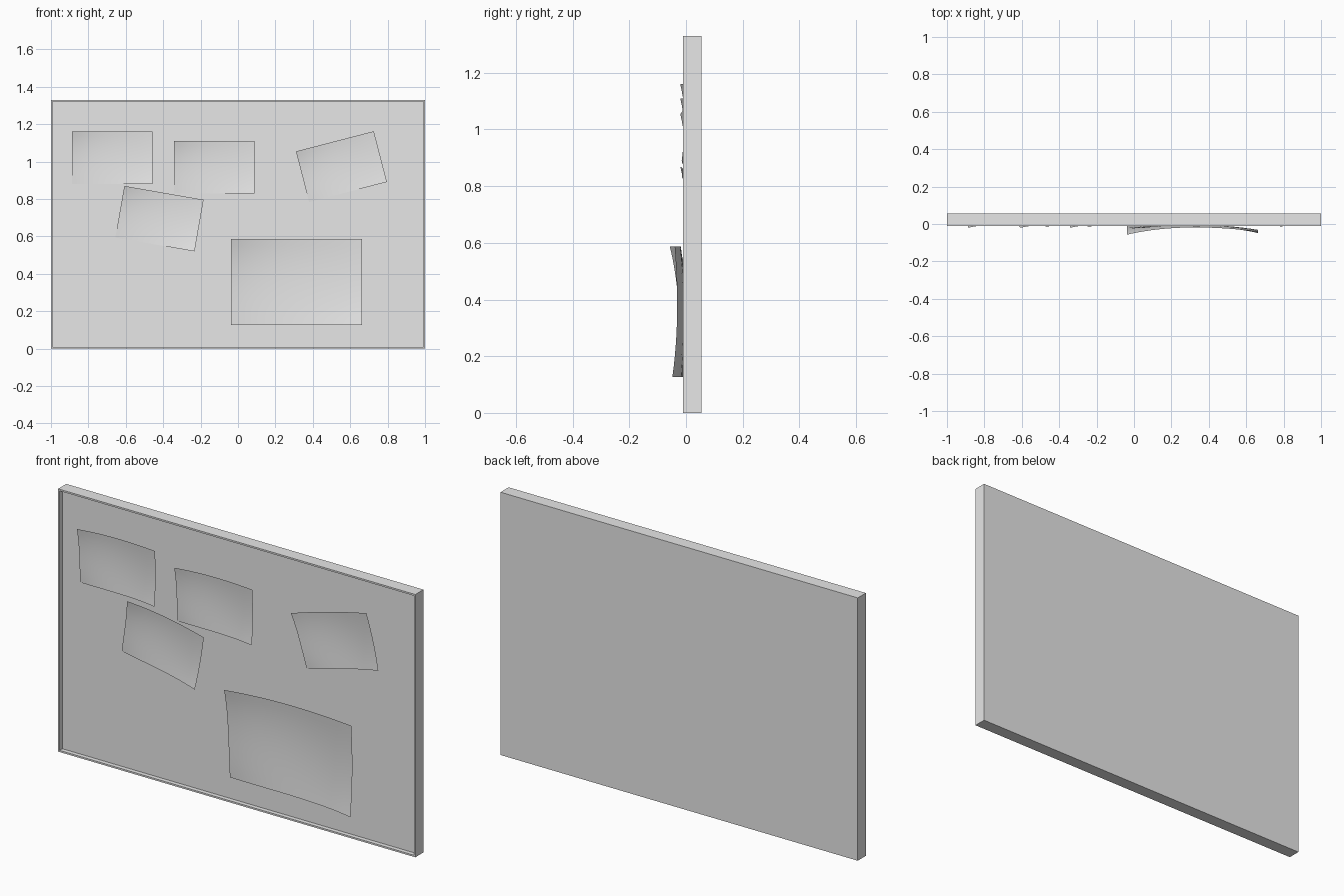
import bpy, bmesh, math
from mathutils import Matrix, Vector

cube = bpy.data.objects.get("Cube")
if cube:
    bpy.data.objects.remove(cube, do_unlink=True)

grey = bpy.data.materials.new("light grey")
grey.use_nodes = True
grey.diffuse_color = (0.8, 0.8, 0.8, 1)
grey.node_tree.nodes["Principled BSDF"].inputs["Base Color"].default_value = (0.8, 0.8, 0.8, 1)

FLOOR = 0.012          # y of the recessed panel
FRONT, BACK = -0.01, 0.055
HEIGHT, RIM = 1.33, 0.012


def add_object(name, bm):
    mesh = bpy.data.meshes.new(name)
    bm.to_mesh(mesh)
    bm.free()
    mesh.materials.append(grey)
    obj = bpy.data.objects.new(name, mesh)
    bpy.context.collection.objects.link(obj)
    return obj


# Board: a slab whose front face is inset to a thin rim and pushed back
bm = bmesh.new()
bmesh.ops.create_cube(bm, size=1)
bmesh.ops.scale(bm, vec=(2, BACK - FRONT, HEIGHT), verts=bm.verts)
bmesh.ops.translate(bm, vec=(0, (BACK + FRONT) / 2, HEIGHT / 2), verts=bm.verts)
bm.normal_update()
panel = next(f for f in bm.faces if f.normal.y < -0.9)
bmesh.ops.inset_region(bm, faces=[panel], thickness=RIM)
panel = bmesh.ops.extrude_discrete_faces(bm, faces=[panel])["faces"][0]
bmesh.ops.translate(bm, vec=(0, FLOOR - FRONT, 0), verts=panel.verts)
add_object("pin_board", bm)


# Curled paper sheets: each corner lifts by its own amount
def sheet(name, x, z, width, tall, tilt, lift, scale):
    top_left, top_right, low_left, low_right = 0.053, 0.036, 0.006, 0.044
    bm = bmesh.new()
    bmesh.ops.create_grid(bm, x_segments=16, y_segments=12, size=1)
    turn = Matrix.Rotation(math.radians(-tilt), 3, 'Y')
    for v in bm.verts:
        u, w = v.co.x, v.co.y
        s, t = (u + 1) / 2, (w + 1) / 2
        corner = (1 - t) * ((1 - s) * low_left + s * low_right) \
            + t * ((1 - s) * top_left + s * top_right)
        curl = scale * corner * (0.68 * u * u + 0.32 * w * w)
        flat = turn @ Vector((u * width / 2, 0, w * tall / 2))
        v.co = flat + Vector((x, FLOOR - lift - curl, z))
    bm.normal_update()
    if next(iter(bm.faces)).normal.y > 0:
        bmesh.ops.reverse_faces(bm, faces=bm.faces)
    for f in bm.faces:
        f.smooth = True
    add_object(name, bm)


sheet("large_sheet", 0.312, 0.357, 0.70, 0.46, 0, 0.016, 1)
notes = {
    "left_note": (-0.673, 1.02, 0),
    "middle_note": (-0.128, 0.97, 0),
    "right_note": (0.553, 0.973, 14.5),
    "lower_note": (-0.42, 0.695, -9.9),
}
for name, (x, z, tilt) in notes.items():
    sheet(name, x, z, 0.43, 0.28, tilt, 0.0015, 0.58)
